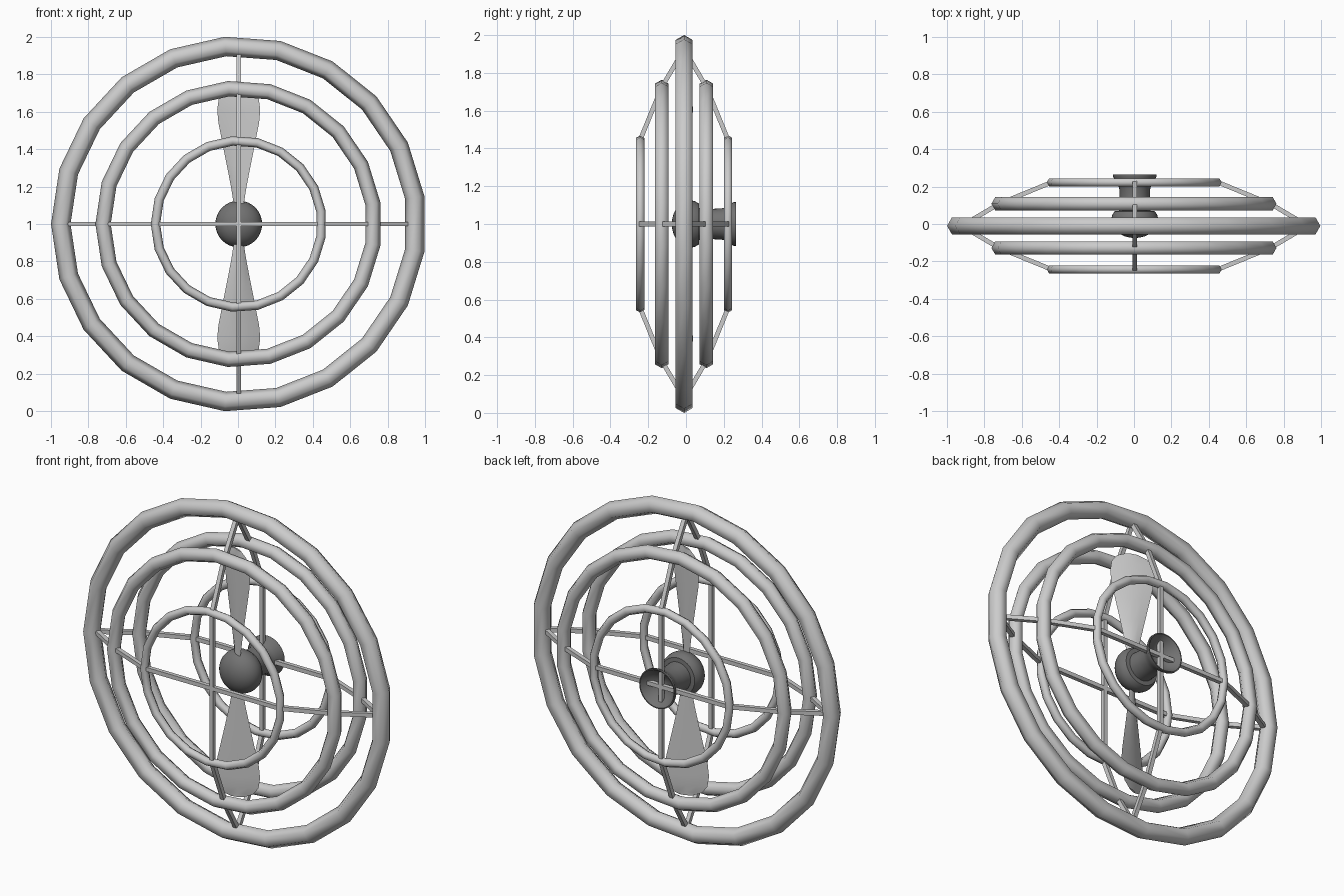
import bpy, bmesh, math
from mathutils import Vector, Matrix

if "Cube" in bpy.data.objects:
    bpy.data.objects.remove(bpy.data.objects["Cube"])

CX, CY, CZ = 0.004, -0.01, 1.0     # centre of the cage


def material(name, v):
    m = bpy.data.materials.new(name)
    m.diffuse_color = (v, v, v, 1)
    m.use_nodes = True
    m.node_tree.nodes["Principled BSDF"].inputs["Base Color"].default_value = m.diffuse_color
    return m


LIGHT = material("light_grey", 0.60)
DARK = material("dark_grey", 0.17)


def finish(name, bm, mat, smooth=None):
    bmesh.ops.remove_doubles(bm, verts=bm.verts, dist=1e-5)
    bmesh.ops.recalc_face_normals(bm, faces=bm.faces)
    me = bpy.data.meshes.new(name)
    bm.to_mesh(me)
    bm.free()
    ob = bpy.data.objects.new(name, me)
    ob.location = (CX, CY, CZ)
    bpy.context.collection.objects.link(ob)
    me.materials.append(mat)
    if smooth:
        bpy.ops.object.select_all(action='DESELECT')
        ob.select_set(True)
        bpy.context.view_layer.objects.active = ob
        bpy.ops.object.shade_smooth_by_angle(angle=math.radians(smooth))
    return ob


def revolve(name, profile, steps, mat, smooth, closed):
    """Turn a (radius, y) profile around the fan axis."""
    bm = bmesh.new()
    rows = []
    for k in range(steps):
        a = math.pi + 2 * math.pi * k / steps
        rows.append([bm.verts.new((r * math.cos(a), y, r * math.sin(a)))
                     for r, y in profile])
    n = len(profile)
    for k in range(steps):
        p, q = rows[k], rows[(k + 1) % steps]
        for i in range(n if closed else n - 1):
            j = (i + 1) % n
            bm.faces.new((p[i], p[j], q[j], q[i]))
    return finish(name, bm, mat, smooth)


# cage rings: six-sided tubes in 21 steps
def ring(name, outer, tube, y):
    prof = [(outer - tube + tube * math.cos(i * math.pi / 3),
             y + tube * math.sin(i * math.pi / 3)) for i in range(6)]
    revolve(name, prof, 21, LIGHT, 75, True)


ring("outer_ring", 1.003, 0.052, 0)
for side, s in (("front", -1), ("back", 1)):
    ring(side + "_middle_ring", 0.766, 0.041, s * 0.118)
    ring(side + "_small_ring", 0.470, 0.025, s * 0.2325)


# square rods bent over the rings, front and back, upright and level
def bar(bm, a, b, w):
    d = b - a
    rot = Matrix((d.normalized().cross(Vector((0, 0, 1))), d.normalized(),
                  Vector((0, 0, 1)))).transposed().to_4x4()
    m = Matrix.Translation((a + b) / 2) @ rot @ Matrix.Diagonal((w, d.length + w * 0.4, w, 1))
    bmesh.ops.create_cube(bm, size=1, matrix=m)


half = [(0.925, 0), (0.725, 0.118), (0.445, 0.2325)]
for name, turn in (("level_rods", 0), ("upright_rods", math.pi / 2)):
    bm = bmesh.new()
    for s in (-1, 1):
        path = [Vector((r, s * y, 0)) for r, y in half]
        path += [Vector((-r, s * y, 0)) for r, y in reversed(half)]
        for a, b in zip(path, path[1:]):
            bar(bm, a, b, 0.024)
    bmesh.ops.rotate(bm, verts=bm.verts, matrix=Matrix.Rotation(turn, 3, 'Y'))
    finish(name, bm, LIGHT)

# hub: domed nose, neck and flared hollow back end
dome = [(0.125 * math.sin(i * math.pi / 14), 0.03 - 0.095 * math.cos(i * math.pi / 14))
        for i in range(8)]
hub = dome + [(0.122, 0.055), (0.108, 0.078), (0.084, 0.08), (0.080, 0.14), (0.082, 0.195),
              (0.090, 0.225), (0.116, 0.262), (0.116, 0.275), (0.110, 0.275),
              (0.075, 0.225), (0.0, 0.19)]
revolve("hub", hub, 32, DARK, 40, False)

# propeller blades: lens-shaped sections, pitched, the second turned half round
STATIONS = [(0.09, 0.026), (0.2, 0.045), (0.32, 0.070), (0.45, 0.098), (0.54, 0.117),
            (0.61, 0.124), (0.67, 0.115), (0.71, 0.085), (0.73, 0.035)]
PITCH = math.radians(-22)
for name, turn in (("upper_blade", 0), ("lower_blade", math.pi)):
    bm = bmesh.new()
    rows = []
    for z, w in STATIONS:
        t = 0.010 if z < 0.7 else 0.005
        sec = [(-w, 0), (-w * 0.5, -t * 0.8), (0, -t), (w * 0.5, -t * 0.8),
               (w, 0), (w * 0.5, t * 0.8), (0, t), (-w * 0.5, t * 0.8)]
        rows.append([bm.verts.new((x * math.cos(PITCH) - y * math.sin(PITCH),
                                   x * math.sin(PITCH) + y * math.cos(PITCH), z))
                     for x, y in sec])
    for p, q in zip(rows, rows[1:]):
        for i in range(8):
            j = (i + 1) % 8
            bm.faces.new((p[i], p[j], q[j], q[i]))
    bm.faces.new(rows[0])
    bm.faces.new(rows[-1])
    bmesh.ops.rotate(bm, verts=bm.verts, matrix=Matrix.Rotation(turn, 3, 'Y'))
    finish(name, bm, LIGHT, 40)
